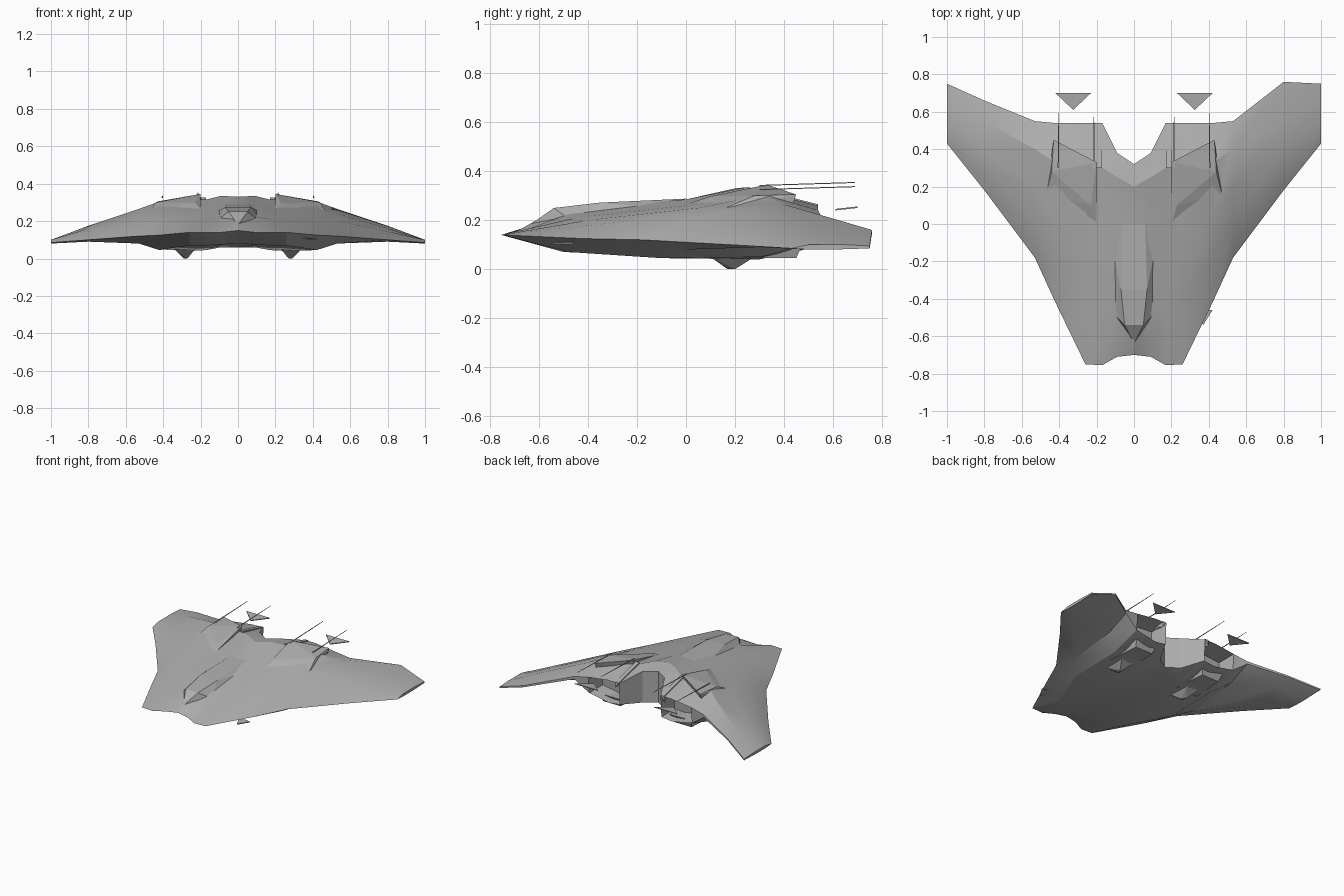
import bpy
import bmesh
from mathutils import Vector

cube = bpy.data.objects.get("Cube")
if cube:
    bpy.data.objects.remove(cube, do_unlink=True)

# One grey paint for the whole craft
grey = bpy.data.materials.new("hull_grey")
grey.use_nodes = True
colour = (0.43, 0.43, 0.43, 1)
grey.diffuse_color = colour
shader = next(n for n in grey.node_tree.nodes if n.type == 'BSDF_PRINCIPLED')
shader.inputs["Base Color"].default_value = colour
shader.inputs["Roughness"].default_value = 0.6


def finish(name, bm, smooth_angle=None):
    """Turn a bmesh into a painted object."""
    bmesh.ops.recalc_face_normals(bm, faces=bm.faces)
    mesh = bpy.data.meshes.new(name)
    bm.to_mesh(mesh)
    bm.free()
    mesh.materials.append(grey)
    obj = bpy.data.objects.new(name, mesh)
    bpy.context.collection.objects.link(obj)
    if smooth_angle:
        bpy.ops.object.select_all(action='DESELECT')
        obj.select_set(True)
        bpy.context.view_layer.objects.active = obj
        bpy.ops.object.shade_smooth_by_angle(angle=smooth_angle)
    return obj


def faceted_solid(name, points):
    """Convex faceted part from a few corner points."""
    bm = bmesh.new()
    for p in points:
        bm.verts.new(p)
    result = bmesh.ops.convex_hull(bm, input=bm.verts)
    unused = {e for e in result["geom_interior"] if isinstance(e, bmesh.types.BMVert)}
    bmesh.ops.delete(bm, geom=list(unused), context='VERTS')
    return finish(name, bm)


def faceted_pair(name, points):
    """The same part on both sides."""
    faceted_solid("left_" + name, points)
    faceted_solid("right_" + name, [(-x, y, z) for x, y, z in points])


def plate(points, thickness=0.006):
    """Corner points of a thin flat plate."""
    return [Vector(p) + Vector((0, 0, dz)) for p in points for dz in (0, thickness)]


# Hull and wings: chordwise sections (x, then y,z round the section),
# running nose, three top points, rear top, rear bottom, two belly points
sections = [
    (0.0, [(-.70, .15), (-.54, .24), (0, .285), (.2, .33), (.32, .31), (.32, .08), (.1, .06), (-.5, .08)]),
    (.09, [(-.71, .14), (-.48, .225), (0, .285), (.25, .335), (.38, .31), (.38, .08), (.2, .06), (-.5, .075)]),
    (.17, [(-.755, .14), (-.45, .21), (0, .27), (.3, .315), (.54, .26), (.53, .1), (.3, .045), (-.5, .07)]),
    (.26, [(-.75, .14), (-.4, .2), (0, .26), (.3, .32), (.54, .26), (.53, .09), (.3, .04), (-.48, .07)]),
    (.42, [(-.42, .125), (-.2, .2), (.05, .25), (.33, .305), (.54, .24), (.53, .12), (.3, .05), (-.1, .045)]),
    (.53, [(-.18, .12), (0, .2), (.2, .24), (.4, .265), (.55, .22), (.55, .2), (.38, .13), (0, .08)]),
    (.8, [(.18, .1), (.3, .145), (.4, .16), (.55, .175), (.76, .16), (.76, .148), (.55, .12), (.3, .09)]),
    (1.0, [(.43, .085), (.5, .1), (.55, .1), (.65, .1), (.75, .095), (.75, .085), (.6, .08), (.5, .08)]),
]
stations = [(-x, ring) for x, ring in reversed(sections[1:])] + sections
bm = bmesh.new()
rings = [[bm.verts.new((x, y, z)) for y, z in ring] for x, ring in stations]
# The right wing's trailing edge runs straight to the tip
for v in rings[1][4:6]:
    v.co.y -= 0.1
for a, b in zip(rings, rings[1:]):
    for i in range(len(a)):
        j = (i + 1) % len(a)
        bm.faces.new((a[i], a[j], b[j], b[i]))
bm.faces.new(rings[0])
bm.faces.new(rings[-1])
bmesh.ops.recalc_face_normals(bm, faces=bm.faces)

# Engine bays: recessed rear faces either side of the tail notch
for side in (-1, 1):
    bay = [f for f in bm.faces if f.normal.y > 0.8
           and 0.17 < f.calc_center_median().x * side < 0.42]
    bmesh.ops.inset_region(bm, faces=bay, thickness=0.015)
    for v in {v for f in bay for v in f.verts}:
        v.co.y -= 0.14
finish("hull_and_wings", bm, smooth_angle=0.35)

# Cockpit canopy
faceted_solid("canopy", [
    (-.12, -.47, .2), (.12, -.47, .2), (0, -.64, .18), (-.05, -.54, .25),
    (.05, -.54, .25), (-.07, -.35, .272), (.07, -.35, .272),
    (-.06, 0, .288), (.06, 0, .288), (-.12, -.1, .25), (.12, -.1, .25),
])

# Engine fairings that end in a slanted step
faceted_pair("engine_fairing", [
    (.2, .33, .345), (.43, .45, .305), (.2, .31, .28), (.43, .43, .25),
    (.2, 0, .264), (.47, .16, .25), (.23, .1, .298), (.44, .28, .3),
])

# Engine roof edges beside the tail notch
faceted_pair("engine_side_rail", [
    (.17, .3, .325), (.2, .3, .325), (.17, .54, .265), (.2, .54, .265),
    (.17, .3, .28), (.2, .54, .22),
])

# Slim rails sweeping back over the engines
for label, x, z in (("inner", .21, .352), ("outer", .4, .335)):
    faceted_pair(label + "_tail_rail", plate([
        (x, .3, z - .012), (x + .008, .3, z - .012), (x + .004, .69, z)], .004))

# Floating tail vanes behind the engines
faceted_pair("tail_vane", plate([(.23, .7, .25), (.42, .7, .25), (.325, .61, .24)]))

# Belly fins
faceted_pair("belly_fin", [
    (.23, .1, .05), (.34, .1, .05), (.23, .28, .05), (.34, .28, .05),
    (.27, .17, 0), (.29, .2, 0),
])

# Belly engine pods
faceted_pair("belly_pod", [
    (.2, .2, .045), (.38, .2, .045), (.22, .45, .045), (.36, .45, .045),
    (.2, .48, .11), (.38, .48, .11), (.2, .2, .1), (.38, .2, .1),
])

# Small vane on the left of the nose
faceted_solid("nose_vane", plate([(.33, -.46, .11), (.42, -.46, .1), (.37, -.54, .1)]))
